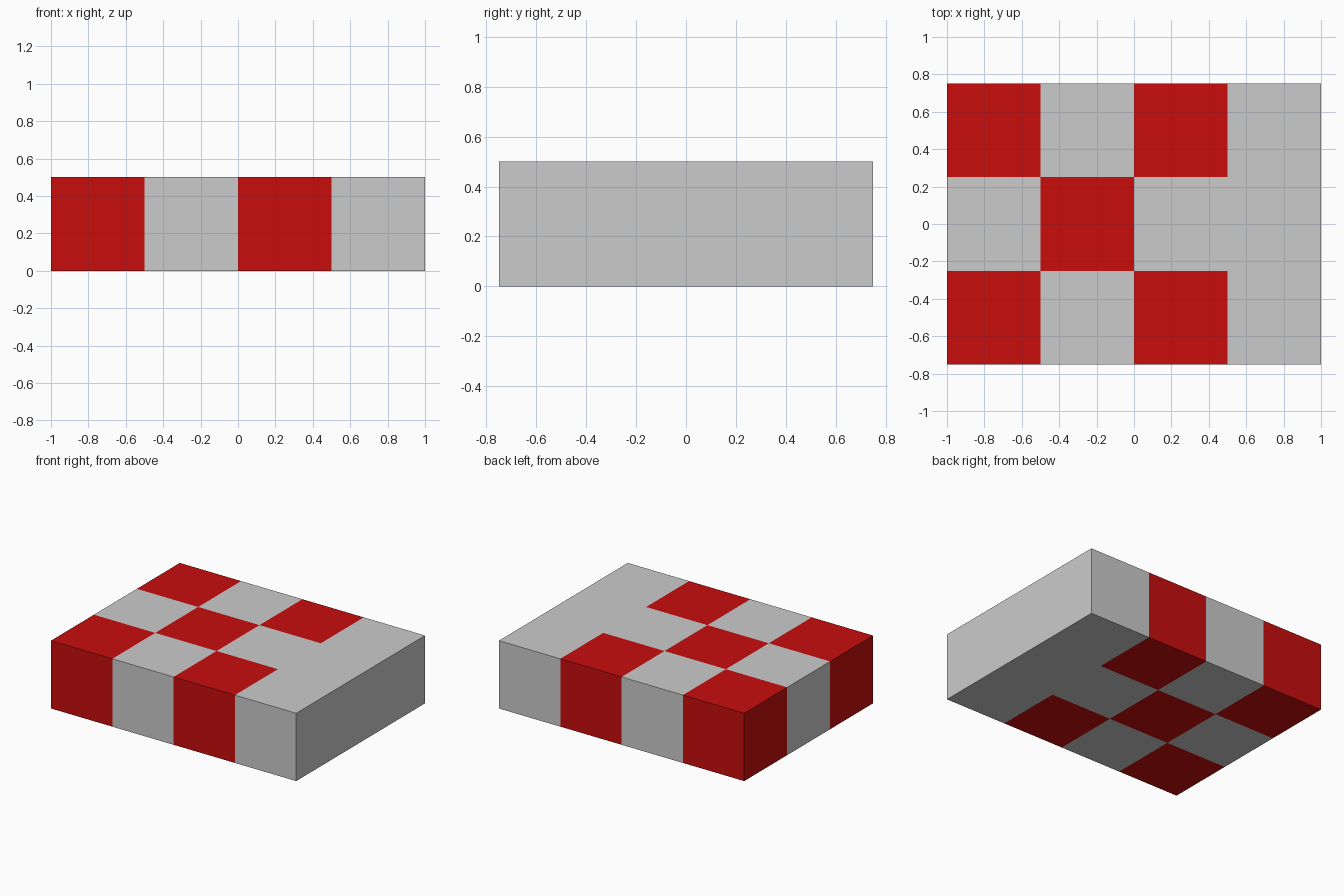
import bpy, bmesh
from mathutils import Matrix, Vector

if "Cube" in bpy.data.objects:
    bpy.data.objects.remove(bpy.data.objects["Cube"])

def material(name, rgb):
    m = bpy.data.materials.new(name)
    m.diffuse_color = (*rgb, 1.0)
    m.use_nodes = True
    m.node_tree.nodes["Principled BSDF"].inputs["Base Color"].default_value = m.diffuse_color
    return m

SIZE = Vector((2.0, 1.5, 0.5))
CELL = 0.5
RED_CELLS = {(0, 0), (2, 0), (1, 1), (0, 2), (2, 2)}  # (column, row)

# Slab standing on the ground
bm = bmesh.new()
bmesh.ops.create_cube(bm, size=1.0)
bmesh.ops.transform(
    bm, verts=bm.verts,
    matrix=Matrix.Translation((0, 0, SIZE.z / 2)) @ Matrix.Diagonal((*SIZE, 1.0)))

# Cut the slab's surface into square cells
cuts = [((x, 0, 0), (1, 0, 0)) for x in (-0.5, 0.0, 0.5)]
cuts += [((0, y, 0), (0, 1, 0)) for y in (-0.25, 0.25)]
for co, no in cuts:
    bmesh.ops.bisect_plane(bm, geom=bm.verts[:] + bm.edges[:] + bm.faces[:],
                           plane_co=co, plane_no=no)

# Colour each face by the cell just inside it
bm.normal_update()
for f in bm.faces:
    p = f.calc_center_median() - f.normal * 0.1
    cell = (int((p.x + SIZE.x / 2) // CELL), int((p.y + SIZE.y / 2) // CELL))
    f.material_index = 1 if cell in RED_CELLS else 0

mesh = bpy.data.meshes.new("checkered_slab")
bm.to_mesh(mesh)
bm.free()
mesh.materials.append(material("light grey", (0.6, 0.6, 0.6)))
mesh.materials.append(material("red", (0.58, 0.004, 0.004)))
bpy.context.collection.objects.link(bpy.data.objects.new("checkered_slab", mesh))
